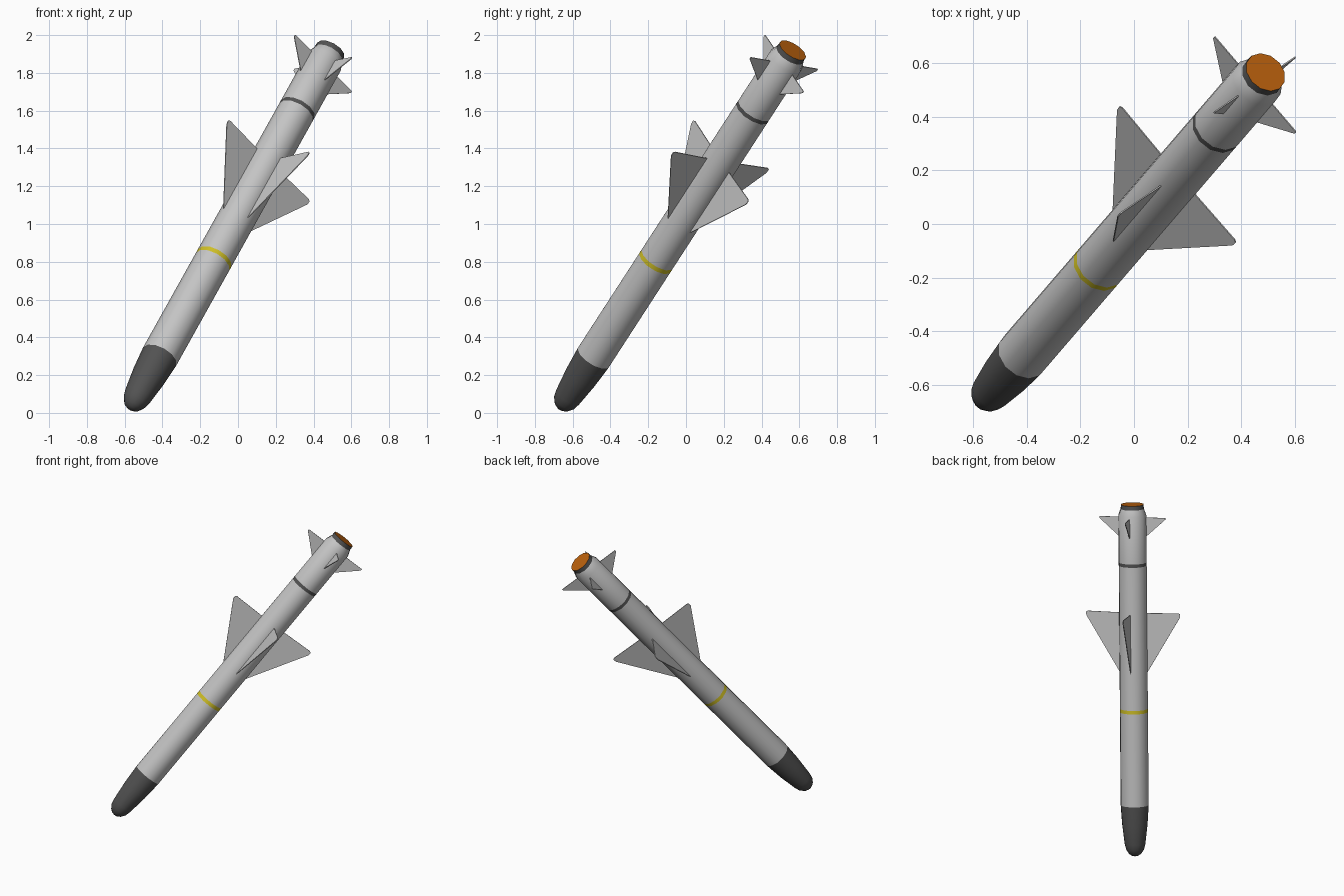
import bpy, bmesh, math
from mathutils import Vector, Matrix

cube = bpy.data.objects.get("Cube")
if cube:
    bpy.data.objects.remove(cube, do_unlink=True)

SIDES = 12
RADIUS = 0.1


def material(name, rgb):
    m = bpy.data.materials.new(name)
    m.use_nodes = True
    m.diffuse_color = (*rgb, 1)
    bsdf = next(n for n in m.node_tree.nodes if n.type == 'BSDF_PRINCIPLED')
    bsdf.inputs["Base Color"].default_value = (*rgb, 1)
    return m


light_grey = material("light_grey", (0.56, 0.56, 0.56))
dark_grey = material("dark_grey", (0.085, 0.085, 0.085))
yellow = material("yellow", (0.62, 0.52, 0.02))
orange = material("burnt_orange", (0.50, 0.12, 0.004))

# Flight frame: local z runs nose to tail, local x points along the upper fin,
# and the origin sits at the middle of the exhaust
axis = Vector((0.424, 0.493, 0.760)).normalized()
up = Vector((-0.214, -0.145, 0.215))
up = (up - axis * up.dot(axis)).normalized()
side = axis.cross(up)
FRAME = Matrix.Translation((0.49, 0.565, 1.92)) @ Matrix((up, side, axis)).transposed().to_4x4()


def finish(name, bm, mats, smooth=True):
    bmesh.ops.recalc_face_normals(bm, faces=bm.faces)
    mesh = bpy.data.meshes.new(name)
    bm.to_mesh(mesh)
    bm.free()
    mesh.transform(FRAME)
    for m in mats:
        mesh.materials.append(m)
    if smooth:
        mesh.polygons.foreach_set("use_smooth", [True] * len(mesh.polygons))
        mesh.set_sharp_from_angle(angle=math.radians(35))
    obj = bpy.data.objects.new(name, mesh)
    bpy.context.collection.objects.link(obj)
    return obj


def lathe(name, profile, mats, bands=()):
    """Revolve (distance from tail, radius) points; bands maps segment -> slot."""
    bm = bmesh.new()
    rings = []
    for t, r in profile:
        if r == 0:
            rings.append([bm.verts.new((0, 0, -t))] * SIDES)
            continue
        rings.append([bm.verts.new((r * math.cos(a), r * math.sin(a), -t))
                      for a in (2 * math.pi * i / SIDES for i in range(SIDES))])
    for s, (a, b) in enumerate(zip(rings, rings[1:])):
        for i in range(SIDES):
            j = (i + 1) % SIDES
            corners = list(dict.fromkeys((a[i], a[j], b[j], b[i])))
            bm.faces.new(corners).material_index = dict(bands).get(s, 0)
    return finish(name, bm, mats)


# Body tube with tapered tail and two painted bands
lathe("body",
      [(0.03, 0.083), (0.075, RADIUS), (0.41, RADIUS), (0.433, RADIUS),
       (1.45, RADIUS), (1.475, RADIUS), (2.135, RADIUS)],
      [light_grey, dark_grey, yellow], {2: 1, 4: 2}.items())

# Blunt nose
lathe("nose_cone",
      [(2.135, RADIUS), (2.27, 0.091), (2.41, 0.074), (2.45, 0.064),
       (2.48, 0.044), (2.495, 0.022), (2.50, 0)], [dark_grey])

# Exhaust ring and its coloured end
lathe("exhaust_ring", [(0.03, 0.083), (0.0, 0.081)], [dark_grey])
lathe("exhaust_end", [(0.0, 0.081), (0.0, 0)], [orange])


def fin(name, outline, turn, thickness=0.005):
    """Flat plate from (distance from tail, distance from axis) points."""
    bm = bmesh.new()
    face = bm.faces.new([bm.verts.new((r, -thickness / 2, -t)) for t, r in outline])
    ext = bmesh.ops.extrude_face_region(bm, geom=[face])
    verts = [v for v in ext["geom"] if isinstance(v, bmesh.types.BMVert)]
    bmesh.ops.translate(bm, vec=(0, thickness, 0), verts=verts)
    bmesh.ops.rotate(bm, cent=(0, 0, 0), matrix=Matrix.Rotation(turn, 3, 'Z'), verts=bm.verts)
    return finish(name, bm, [light_grey], smooth=False)


# Four large wings and four small tail fins in a cross
WING = [(0.77, 0.08), (0.765, 0.325), (0.772, 0.336), (0.795, 0.334), (1.222, 0.08)]
TAIL = [(0.09, 0.075), (0.09, 0.235), (0.102, 0.235), (0.242, 0.08)]
for i, place in enumerate(("upper", "left", "lower", "right")):
    fin("wing_" + place, WING, i * math.pi / 2)
    fin("tail_fin_" + place, TAIL, i * math.pi / 2)
